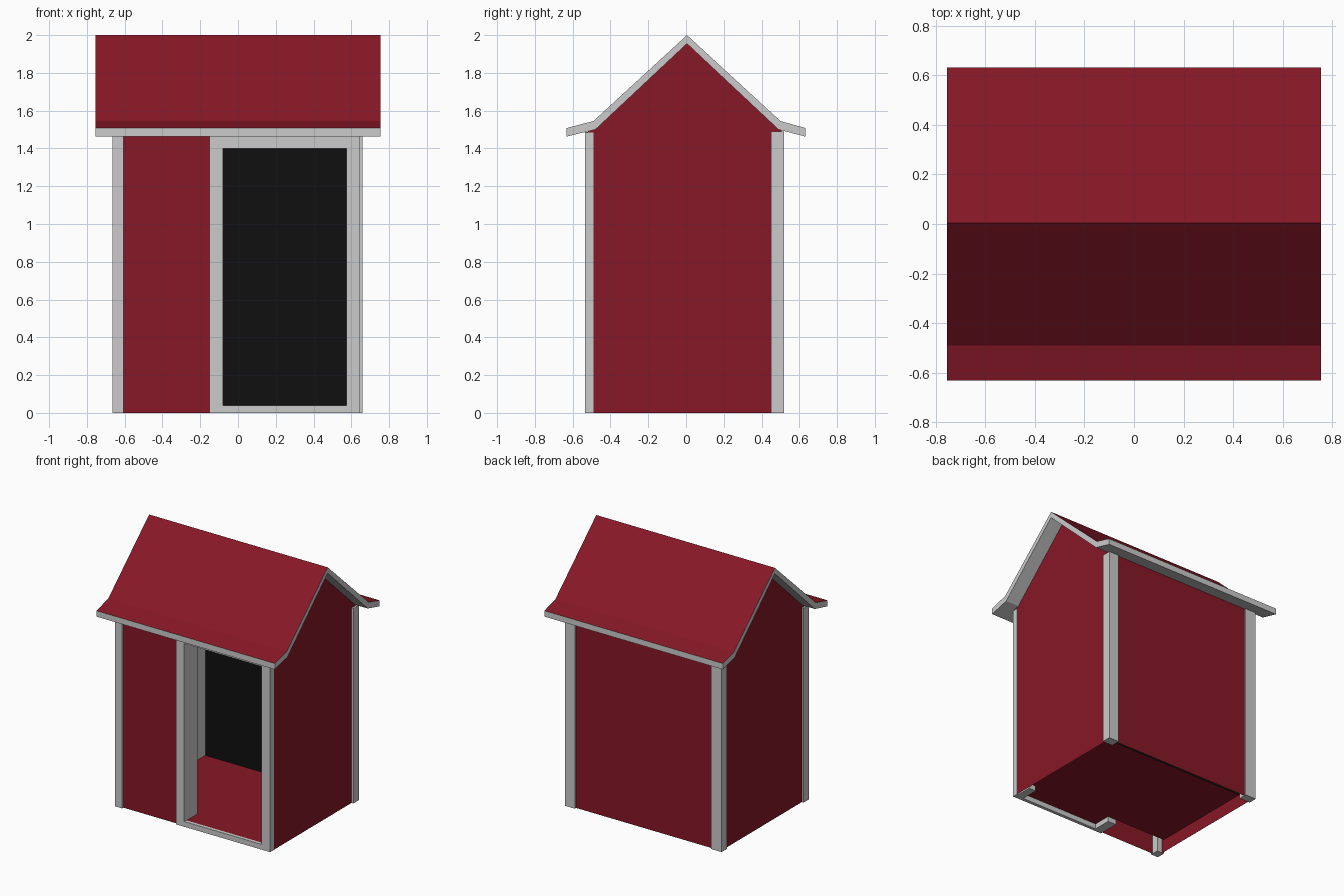
import bpy
import bmesh

if "Cube" in bpy.data.objects:
    bpy.data.objects.remove(bpy.data.objects["Cube"])


def material(name, color):
    m = bpy.data.materials.new(name)
    m.diffuse_color = color
    m.use_nodes = True
    m.node_tree.nodes["Principled BSDF"].inputs["Base Color"].default_value = m.diffuse_color
    return m


GREY = None
RED = material("dark_red", (0.245, 0.009, 0.02, 1))
BLACK = material("black", (0.005, 0.005, 0.005, 1))


def finish(name, bm, mats):
    me = bpy.data.meshes.new(name)
    bm.to_mesh(me)
    bm.free()
    for m in mats:
        if m:
            me.materials.append(m)
    ob = bpy.data.objects.new(name, me)
    bpy.context.collection.objects.link(ob)
    return ob


def box(name, x, y, z, mat=GREY):
    bm = bmesh.new()
    bmesh.ops.create_cube(bm, size=1)
    for v in bm.verts:
        v.co = [lo + (c + 0.5) * (hi - lo)
                for c, (lo, hi) in zip(v.co, (x, y, z))]
    return finish(name, bm, [mat])


def sheet(name, points, mat=GREY, flip=False):
    bm = bmesh.new()
    f = bm.faces.new([bm.verts.new(p) for p in points])
    if flip:
        f.normal_flip()
    return finish(name, bm, [mat])


def wall_y(name, x0, x1, y, z0, z1, mat=GREY, flip=False):
    return sheet(name, [(x0, y, z0), (x1, y, z0), (x1, y, z1), (x0, y, z1)], mat, flip)


# Roof: bent profile extruded along x, red on top and grey elsewhere
top = [(-0.632, 1.508), (-0.49, 1.545), (0.005, 2.0), (0.50, 1.545), (0.632, 1.508)]
under = [(0.632, 1.463), (0.49, 1.50), (0.005, 1.955), (-0.48, 1.50), (-0.632, 1.463)]
profile = top + under
n = len(profile)
bm = bmesh.new()
left, right = [[bm.verts.new((x, y, z)) for y, z in profile] for x in (-0.755, 0.755)]
for i in range(n):
    j = (i + 1) % n
    f = bm.faces.new((left[i], left[j], right[j], right[i]))
    f.material_index = 1 if i < 4 else 0
for i in range(4):
    for ring in (left, right):
        bm.faces.new((ring[i], ring[i + 1], ring[n - 2 - i], ring[n - 1 - i]))
bmesh.ops.recalc_face_normals(bm, faces=bm.faces)
grey = material("grey", (0.8, 0.8, 0.8, 1))
finish("roof", bm, [grey, RED])

# Gable walls
gable = [(-0.52, 0), (0.505, 0), (0.505, 1.495), (0.49, 1.505),
         (0.005, 1.958), (-0.48, 1.505), (-0.52, 1.495)]
for name, x, flip in (("left_wall", -0.65, True), ("right_wall", 0.645, False)):
    sheet(name, [(x, y, z) for y, z in gable], RED, flip)

# Front and back walls
wall_y("front_wall", -0.65, -0.14, -0.52, 0, 1.49, RED)
wall_y("back_wall", -0.65, 0.645, 0.505, 0, 1.495, RED, True)

# Corner posts
box("front_left_post", (-0.665, -0.605), (-0.535, -0.47), (0, 1.486))
box("back_left_post", (-0.665, -0.575), (0.455, 0.52), (0, 1.49))
box("back_right_post", (0.575, 0.66), (0.45, 0.52), (0, 1.49))

# Door frame with deep reveals
box("door_jamb_left", (-0.15, -0.08), (-0.535, -0.375), (0, 1.484))
box("door_jamb_right", (0.575, 0.646), (-0.535, -0.49), (0, 1.484))
box("door_reveal_right", (0.575, 0.635), (-0.49, -0.375), (0, 1.484))
box("door_head", (-0.08, 0.575), (-0.535, -0.375), (1.40, 1.484))
box("door_sill", (-0.08, 0.575), (-0.535, -0.51), (0, 0.04))

# Floor, reaching forward into the doorway
sheet("floor", [(-0.585, -0.375, 0.038), (-0.08, -0.375, 0.038), (-0.08, -0.512, 0.038),
                (0.575, -0.512, 0.038), (0.575, -0.375, 0.038), (0.62, -0.375, 0.038),
                (0.62, 0.44, 0.038), (-0.585, 0.44, 0.038)], RED)

# Interior lining
wall_y("inner_back", -0.585, 0.62, 0.44, 0.038, 1.46, BLACK)
wall_y("inner_front", -0.585, -0.08, -0.375, 0.038, 1.46, GREY, True)
for name, x, flip in (("inner_left", -0.585, False), ("inner_right", 0.62, True)):
    sheet(name, [(x, -0.375, 0.038), (x, 0.44, 0.038), (x, 0.44, 1.46), (x, -0.375, 1.46)],
          GREY, flip)
sheet("inner_ceiling", [(-0.585, -0.375, 1.46), (0.62, -0.375, 1.46),
                        (0.62, 0.44, 1.46), (-0.585, 0.44, 1.46)], BLACK, True)
